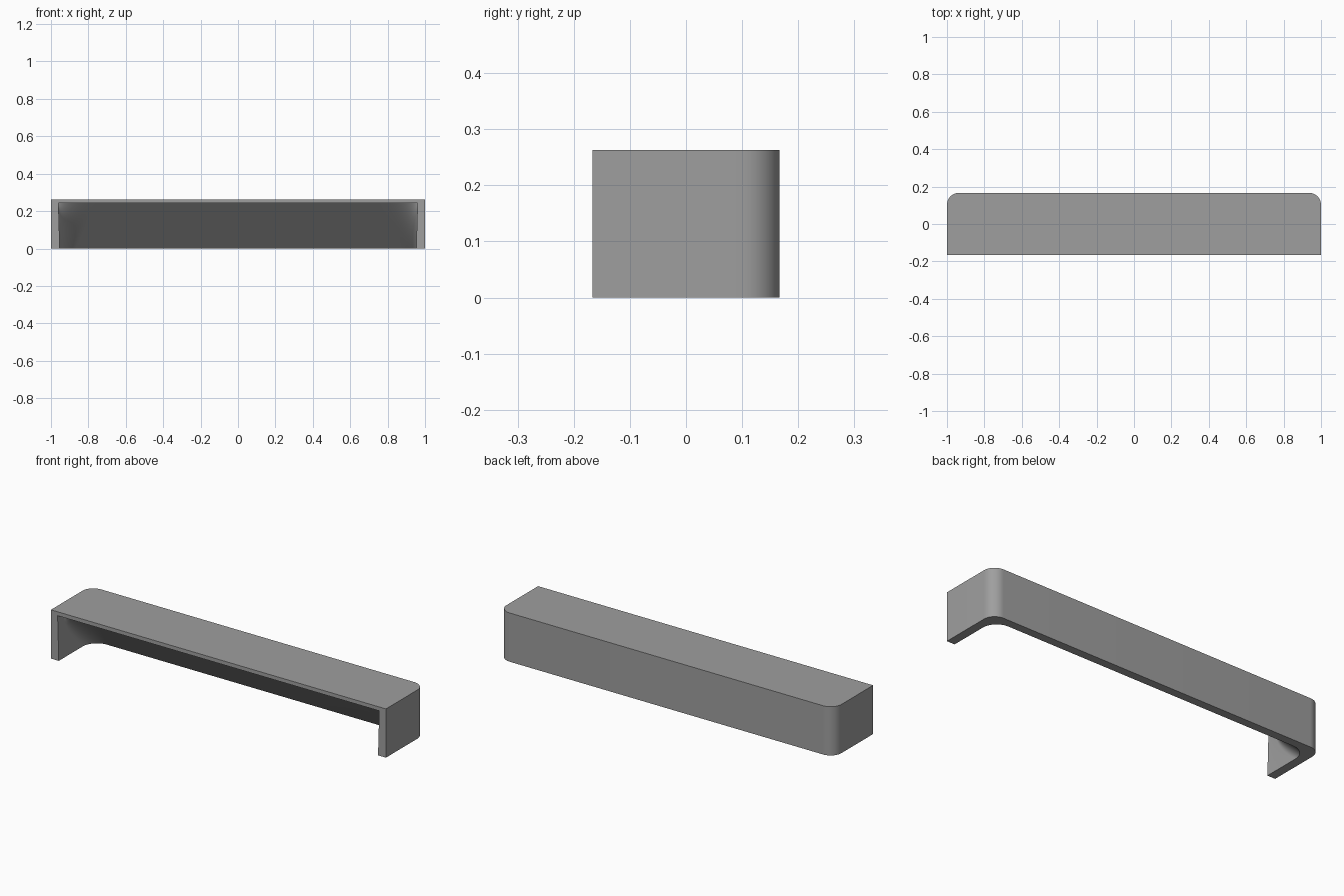
import bpy, bmesh, math

if "Cube" in bpy.data.objects:
    bpy.data.objects.remove(bpy.data.objects["Cube"])

HEIGHT = 0.263
CEILING = 0.242
FRONT, BACK = -0.167, 0.167
INNER_BACK = 0.122      # inner back edge at the bottom
STRIP_BACK = -0.12      # rear edge of the flat underside strip
SEGMENTS = 14
LEVELS = 14

grey = bpy.data.materials.new("mid_grey")
grey.diffuse_color = (0.345, 0.345, 0.345, 1)
grey.use_nodes = True
grey.node_tree.nodes["Principled BSDF"].inputs["Base Color"].default_value = grey.diffuse_color


def outline(half_width, back, radius_x, radius_y, z):
    """Open U outline, front left to front right, with two rounded back corners."""
    left = [(-half_width, FRONT)]
    for i in range(SEGMENTS + 1):
        a = math.pi / 2 * i / SEGMENTS
        left.append((-half_width + radius_x * (1 - math.cos(a)),
                     back - radius_y * (1 - math.sin(a))))
    points = left + [(-x, y) for x, y in reversed(left)]
    return [(x, y, z) for x, y in points]


def cavity(t):
    """Cavity outline: the back slopes forward while the corners widen upwards."""
    back = INNER_BACK + (STRIP_BACK - INNER_BACK) * t
    side = STRIP_BACK + 0.157 * (1 - t) ** 2
    return outline(0.953 + 0.007 * t, back, 0.085 + 0.115 * t, back - side, CEILING * t)


bm = bmesh.new()
loops = [[bm.verts.new(p) for p in pts] for pts in
         [outline(1.0, BACK, 0.065, 0.065, HEIGHT),      # outer top
          outline(1.0, BACK, 0.065, 0.065, 0.0)]         # outer bottom
         + [cavity(k / LEVELS) for k in range(LEVELS + 1)]]

# Outer wall, bottom rim and cavity surface
for a, b in zip(loops, loops[1:]):
    for i in range(len(a) - 1):
        bm.faces.new((a[i], a[i + 1], b[i + 1], b[i]))

# Top plate and the flat strip of its underside
bm.faces.new(loops[0])
bm.faces.new(loops[-1])

# Front rim: two ends and the strip across the top
for i in (0, -1):
    bm.faces.new([loop[i] for loop in loops])
bm.faces.new((loops[0][0], loops[0][-1], loops[-1][-1], loops[-1][0]))
bmesh.ops.recalc_face_normals(bm, faces=bm.faces)

mesh = bpy.data.meshes.new("shelf_cover")
bm.to_mesh(mesh)
bm.free()
mesh.materials.append(grey)
cover = bpy.data.objects.new("shelf_cover", mesh)
bpy.context.collection.objects.link(cover)
bpy.context.view_layer.objects.active = cover
cover.select_set(True)
bpy.ops.object.shade_smooth_by_angle(angle=math.radians(30))
